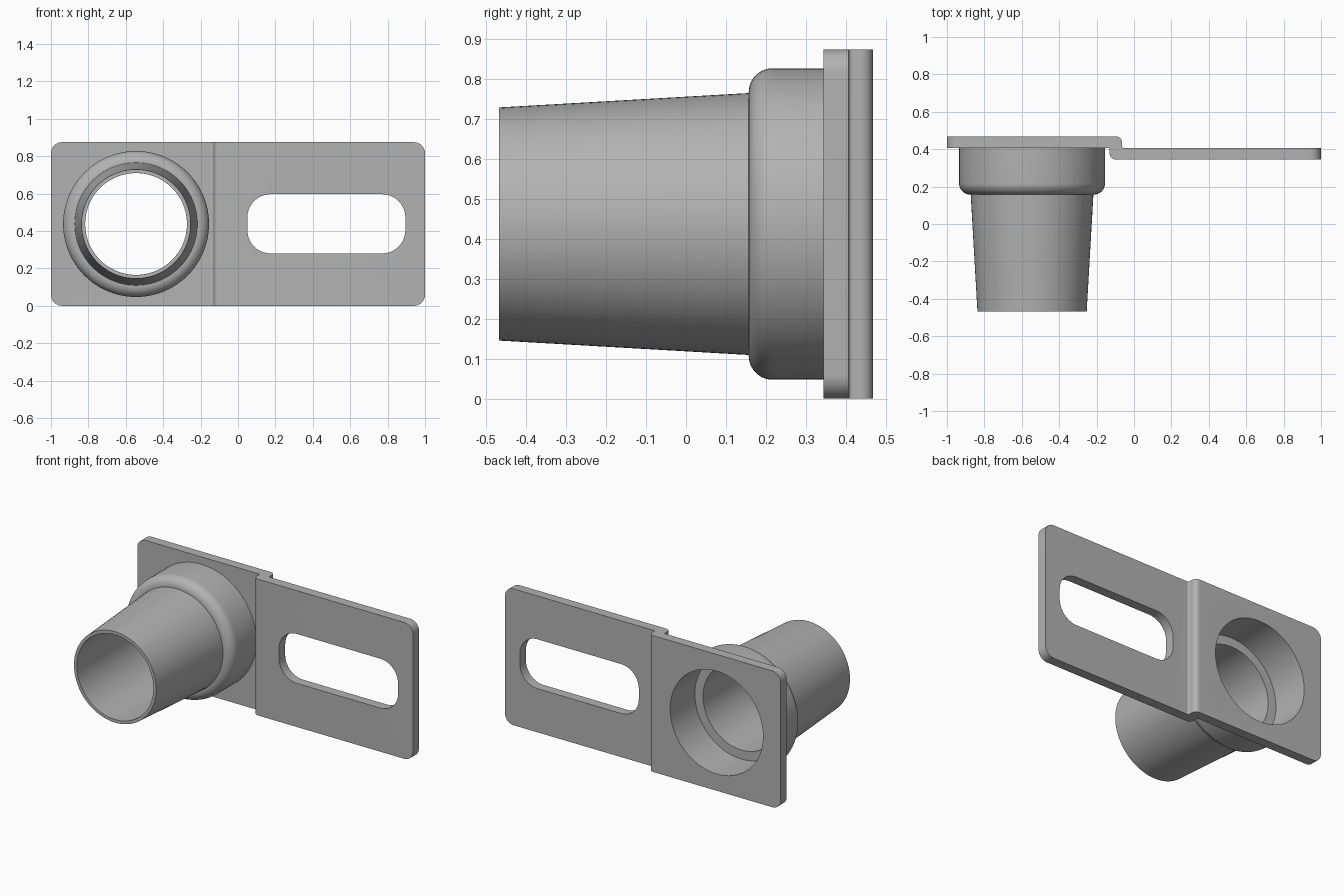
import bpy, bmesh, math
from mathutils import Matrix, Vector

cube = bpy.data.objects.get("Cube")
if cube:
    bpy.data.objects.remove(cube, do_unlink=True)

grey = bpy.data.materials.new("plain grey")
grey.use_nodes = True
COLOUR = (0.45, 0.45, 0.45, 1)
grey.diffuse_color = COLOUR
grey.node_tree.nodes["Principled BSDF"].inputs["Base Color"].default_value = COLOUR

HEIGHT = 0.875
SOCKET_X, SOCKET_Z = -0.545, HEIGHT / 2
BORE = 0.33
STEP_Y, BACK_Y = 0.407, 0.468


def fillet(corners, steps=10):
    """Round each (a, b, radius) corner of a closed outline."""
    out = []
    for i, (a, b, r) in enumerate(corners):
        p = Vector((a, b))
        if r == 0:
            out.append(p)
            continue
        u = (Vector(corners[i - 1][:2]) - p).normalized()
        v = (Vector(corners[(i + 1) % len(corners)][:2]) - p).normalized()
        centre = p + (u + v) * r        # all corners are right angles
        for k in range(steps + 1):
            t = k / steps * math.pi / 2
            out.append(centre - v * r * math.cos(t) - u * r * math.sin(t))
    return out


def finish(name, bm):
    bmesh.ops.recalc_face_normals(bm, faces=bm.faces[:])
    mesh = bpy.data.meshes.new(name)
    bm.to_mesh(mesh)
    bm.free()
    mesh.materials.append(grey)
    obj = bpy.data.objects.new(name, mesh)
    bpy.context.collection.objects.link(obj)
    return obj


def prism(name, points, depth):
    """Extrude a closed outline of 3D points along a vector."""
    bm = bmesh.new()
    face = bm.faces.new([bm.verts.new(p) for p in points])
    moved = bmesh.ops.extrude_face_region(bm, geom=[face])["geom"]
    bmesh.ops.translate(bm, vec=depth,
                        verts=[e for e in moved if isinstance(e, bmesh.types.BMVert)])
    return finish(name, bm)


def rounded_block(name, x0, x1, z0, z1, r):
    outline = fillet([(x0, z0, r), (x1, z0, r), (x1, z1, r), (x0, z1, r)])
    return prism(name, [(p.x, 0.2, p.y) for p in outline], (0, 0.4, 0))


def smooth(obj):
    bpy.ops.object.select_all(action="DESELECT")
    obj.select_set(True)
    bpy.context.view_layer.objects.active = obj
    bpy.ops.object.shade_smooth_by_angle(angle=math.radians(30))


# Stepped mounting plate, drawn from above and extruded upwards
profile = fillet([(-1, STEP_Y, 0), (-0.13, STEP_Y, 0.01), (-0.13, 0.345, 0.03),
                  (1, 0.345, 0), (1, STEP_Y, 0), (-0.065, STEP_Y, 0.01),
                  (-0.065, BACK_Y, 0.03), (-1, BACK_Y, 0)])
plate = prism("mounting_plate", [(p.x, p.y, 0) for p in profile], (0, 0, HEIGHT))

# Cutters: rounded outer corners, long slot, round socket opening
corners = rounded_block("corner_cutter", -1, 1, 0, HEIGHT, 0.06)
slot = rounded_block("slot_cutter", 0.05, 0.895, 0.28, 0.597, 0.125)
ring = [2 * math.pi * k / 96 for k in range(96)]
opening = prism("opening_cutter",
                [(SOCKET_X + BORE * math.cos(a), 0.2, SOCKET_Z + BORE * math.sin(a))
                 for a in ring], (0, 0.4, 0))
for cutter, mode in ((corners, "INTERSECT"), (slot, "DIFFERENCE"), (opening, "DIFFERENCE")):
    mod = plate.modifiers.new(cutter.name, "BOOLEAN")
    mod.operation = mode
    mod.solver = "EXACT"
    mod.object = cutter
    bpy.context.view_layer.objects.active = plate
    bpy.ops.object.modifier_apply(modifier=mod.name)
    bpy.data.objects.remove(cutter, do_unlink=True)
smooth(plate)

# Tapered pipe and socket cup, turned from one (radius, y) profile
shoulder = [(BORE + 0.06 * math.sin(t), 0.217 - 0.06 * math.cos(t))
            for t in (k * math.pi / 20 for k in range(11))]
turned = ([(BORE, STEP_Y), (BORE, 0.217), (0.272, 0.217), (0.272, -BACK_Y),
           (0.292, -BACK_Y), (0.328, 0.157)] + shoulder + [(0.39, STEP_Y)])
bm = bmesh.new()
verts = [bm.verts.new((r, y, 0)) for r, y in turned]
edges = [bm.edges.new(pair) for pair in zip(verts, verts[1:])]
bmesh.ops.spin(bm, geom=verts + edges, cent=(0, 0, 0), axis=(0, 1, 0),
               angle=2 * math.pi, steps=96, use_merge=True)
bmesh.ops.remove_doubles(bm, verts=bm.verts[:], dist=0.0005)
bmesh.ops.transform(bm, matrix=Matrix.Translation((SOCKET_X, 0, SOCKET_Z)), verts=bm.verts[:])
smooth(finish("pipe_socket", bm))
